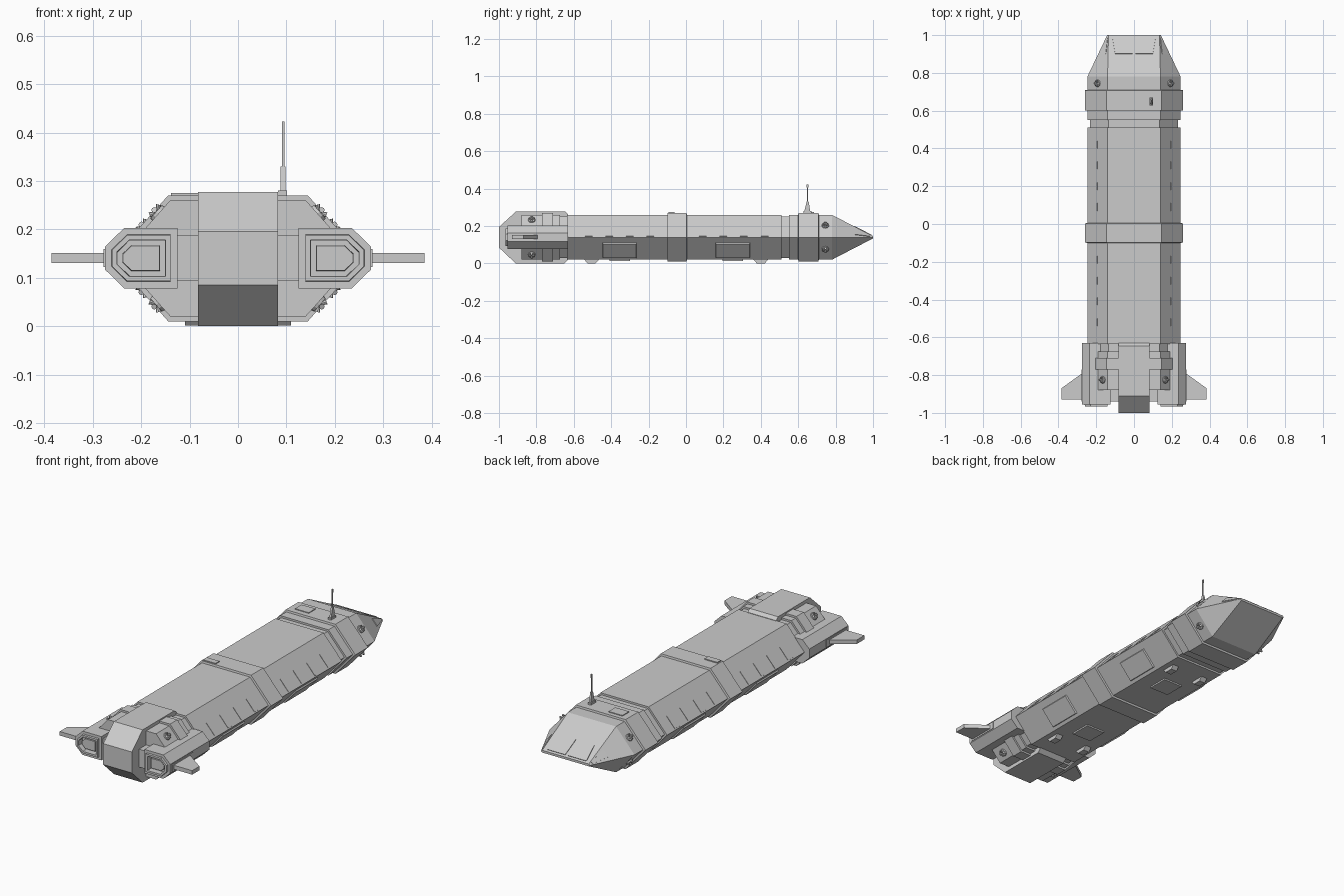
import bpy, bmesh, math
from mathutils import Vector, Matrix

if "Cube" in bpy.data.objects:
    bpy.data.objects.remove(bpy.data.objects["Cube"])

ZC = 0.14                                  # height of the hull's side edge
SIDE, TOP = Vector((0.247, 0)), Vector((0.14, 0.12))
SLOPE = TOP - SIDE
N = Vector((SLOPE.y, -SLOPE.x)).normalized()


def finish(name, bm):
    bmesh.ops.recalc_face_normals(bm, faces=bm.faces)
    me = bpy.data.meshes.new(name)
    bm.to_mesh(me)
    bm.free()
    ob = bpy.data.objects.new(name, me)
    bpy.context.collection.objects.link(ob)
    return ob


def loft(name, rings):
    """Skin a list of equal-length point rings and cap both ends."""
    bm = bmesh.new()
    vs = [[bm.verts.new(p) for p in r] for r in rings]
    for a, b in zip(vs, vs[1:]):
        for i in range(len(a)):
            j = (i + 1) % len(a)
            bm.faces.new((a[i], a[j], b[j], b[i]))
    bm.faces.new(vs[0])
    bm.faces.new(vs[-1])
    return finish(name, bm)


def prism(name, pts, a, b, axis='y'):
    put = {'x': lambda p, t: (t, p[0], p[1]),
           'y': lambda p, t: (p[0], t, p[1]),
           'z': lambda p, t: (p[0], p[1], t)}[axis]
    return loft(name, [[put(p, t) for p in pts] for t in (a, b)])


def box(name, x, y, z):
    return prism(name, [(x[0], y[0]), (x[1], y[0]), (x[1], y[1]), (x[0], y[1])], z[0], z[1], 'z')


def hexa(y, o):
    """Hull cross-section at y, grown outward by o."""
    s, tx, tz = SIDE.x + o / N.x, TOP.x + 0.44 * o, TOP.y + o
    return [(x, y, ZC + z) for x, z in
            ((s, 0), (tx, tz), (-tx, tz), (-s, 0), (-tx, -tz), (tx, -tz))]


def slope_plate(name, sx, sz, y0, y1, t0, t1, h, bevel=0.0):
    """Raised plate on one of the four sloping hull sides."""
    def ring(c, o):
        k = c / SLOPE.length
        out = []
        for t, y in ((t0 + k, y0 + c), (t1 - k, y0 + c), (t1 - k, y1 - c), (t0 + k, y1 - c)):
            p = SIDE + SLOPE * t + N * o
            out.append((sx * p.x, y, ZC + sz * p.y))
        return out
    return loft(name, [ring(0, -0.004), ring(bevel, h)])


# Main hull with recessed collars, raised bands and wedge nose
stations = [(-0.88, 0), (-0.77, 0), (-0.77, 0.01), (-0.71, 0.01), (-0.71, 0), (-0.675, 0),
            (-0.675, -0.01), (-0.635, -0.01), (-0.635, 0), (-0.10, 0), (-0.098, 0.01),
            (0.003, 0.01), (0.005, 0), (0.51, 0), (0.51, -0.01), (0.55, -0.01), (0.55, 0),
            (0.60, 0), (0.602, 0.01), (0.708, 0.01), (0.71, 0), (0.78, 0)]
rings = [hexa(y, o) for y, o in stations]
rings.append([(x, 1.0, ZC + z) for x, z in ((0.142, 0), (0.135, 0.006), (-0.135, 0.006),
                                            (-0.142, 0), (-0.135, -0.006), (0.135, -0.006))])
loft("hull", rings)


# Cockpit windows lying on the nose
def window(name, corners):
    a, b, c = (Vector(p) for p in corners[:3])
    n = (b - a).cross(c - a).normalized()
    n *= 0.003 if n.z > 0 else -0.003
    loft(name, [[Vector(p) - n for p in corners], [Vector(p) + n for p in corners]])


def nose_z(y):
    return ZC + 0.12 - (y - 0.78) / 0.22 * 0.114


def nose_side(y, f):
    k = (y - 0.78) / 0.22
    lo = Vector((0.247 - 0.105 * k, y, ZC))
    hi = Vector((0.14 - 0.005 * k, y, nose_z(y)))
    return lo.lerp(hi, f)


for s in (-1, 1):
    window("front_window", [(s * x, y, nose_z(y)) for x, y in
                            ((0.008, 0.90), (0.10, 0.90), (0.115, 0.99), (0.008, 0.99))])
    window("side_window", [(s * p.x, p.y, p.z) for p in
                           (nose_side(0.90, 0.25), nose_side(0.90, 0.8),
                            nose_side(0.985, 0.8), nose_side(0.985, 0.25))])

# Central rear drive block
prism("drive_block", [(-1, 0.085), (-0.91, 0), (-0.65, 0), (-0.63, 0.02), (-0.63, 0.262),
                      (-0.645, 0.277), (-0.91, 0.277), (-1, 0.195)], -0.083, 0.083, 'x')

for s in (-1, 1):
    # Engine pod with stepped nozzle
    prof = [(0.125, 0.078), (0.235, 0.078), (0.275, 0.117), (0.275, 0.164), (0.235, 0.203), (0.125, 0.203)]
    pod = prism("engine_pod", [(s * x, z) for x, z in prof], -0.955, -0.63)
    bm = bmesh.new()
    bm.from_mesh(pod.data)
    face = min(bm.faces, key=lambda f: f.calc_center_median().y)
    for t, d in ((0.014, 0), (0.001, 0.011), (0.010, 0), (0.001, -0.03), (0.010, 0), (0.001, 0.018)):
        bmesh.ops.inset_region(bm, faces=[face], thickness=t, depth=d, use_even_offset=True)
    bm.to_mesh(pod.data)
    bm.free()
    box("pod_mount", sorted((s * 0.08, s * 0.13)), (-0.94, -0.8), (0.093, 0.187))

    # Swept fin and its root plate
    prism("fin", [(s * x, y) for x, y in ((0.26, -0.93), (0.385, -0.93), (0.385, -0.87), (0.26, -0.78))],
          0.13, 0.151, 'z')
    box("fin_root", sorted((s * 0.26, s * 0.278)), (-0.94, -0.77), (0.122, 0.159))

    # Row of slim vents on the upper slopes
    for y in (-0.52, -0.41, -0.30, -0.19, 0.09, 0.20, 0.31, 0.42):
        slope_plate("vent", s, 1, y - 0.02, y + 0.02, 0.04, 0.5, 0.002)
    # Cargo doors on the lower slopes
    for y in (-0.355, 0.25):
        slope_plate("cargo_door", s, -1, y - 0.093, y + 0.093, 0.22, 0.90, 0.008, 0.004)

    # Manoeuvring thruster clusters
    for sz in (-1, 1):
        for y, t in ((0.745, 0.52), (-0.825, 0.77)):
            p = SIDE + SLOPE * t
            n = Vector((s * N.x, 0, sz * N.y))
            u = Vector((0, 1, 0))
            base = Vector((s * p.x, y, ZC + sz * p.y))
            rot = n.to_track_quat('Z', 'Y').to_matrix().to_4x4()
            bm = bmesh.new()
            bmesh.ops.create_cone(bm, cap_ends=True, segments=12, radius1=0.02, radius2=0.018, depth=0.008,
                                  matrix=Matrix.Translation(base + n * 0.002) @ rot)
            for d in (u, -u, n.cross(u), -n.cross(u)):
                bmesh.ops.create_cone(bm, cap_ends=True, segments=8, radius1=0.003, radius2=0.006, depth=0.012,
                                      matrix=Matrix.Translation(base + n * 0.009 + d * 0.009)
                                      @ (d + n * 0.5).to_track_quat('Z', 'Y').to_matrix().to_4x4())
            finish("thruster", bm)

    # Landing pads
    for y in (-0.505, 0.40):
        prism("landing_pad", [(y - 0.04, 0.022), (y - 0.022, 0.001), (y + 0.022, 0.001), (y + 0.04, 0.022)],
              s * 0.075, s * 0.11, 'x')

# Belly hatches
for y in (-0.355, 0.25):
    box("belly_hatch", (-0.055, 0.055), (y - 0.055, y + 0.055), (0.012, 0.025))

# Roof details
box("roof_hatch", (-0.11, -0.03), (0.63, 0.685), (0.265, 0.274))
box("roof_box", (-0.138, -0.065), (-0.094, -0.062), (0.265, 0.275))

# Antenna
box("antenna_base", (0.083, 0.101), (0.627, 0.67), (0.265, 0.28))
prism("antenna_foot", [(0.633, 0.28), (0.664, 0.28), (0.656, 0.33), (0.645, 0.33)], 0.088, 0.098, 'x')
box("antenna_mast", (0.091, 0.096), (0.647, 0.653), (0.325, 0.41))
box("antenna_tip", (0.0905, 0.0965), (0.645, 0.655), (0.405, 0.423))
